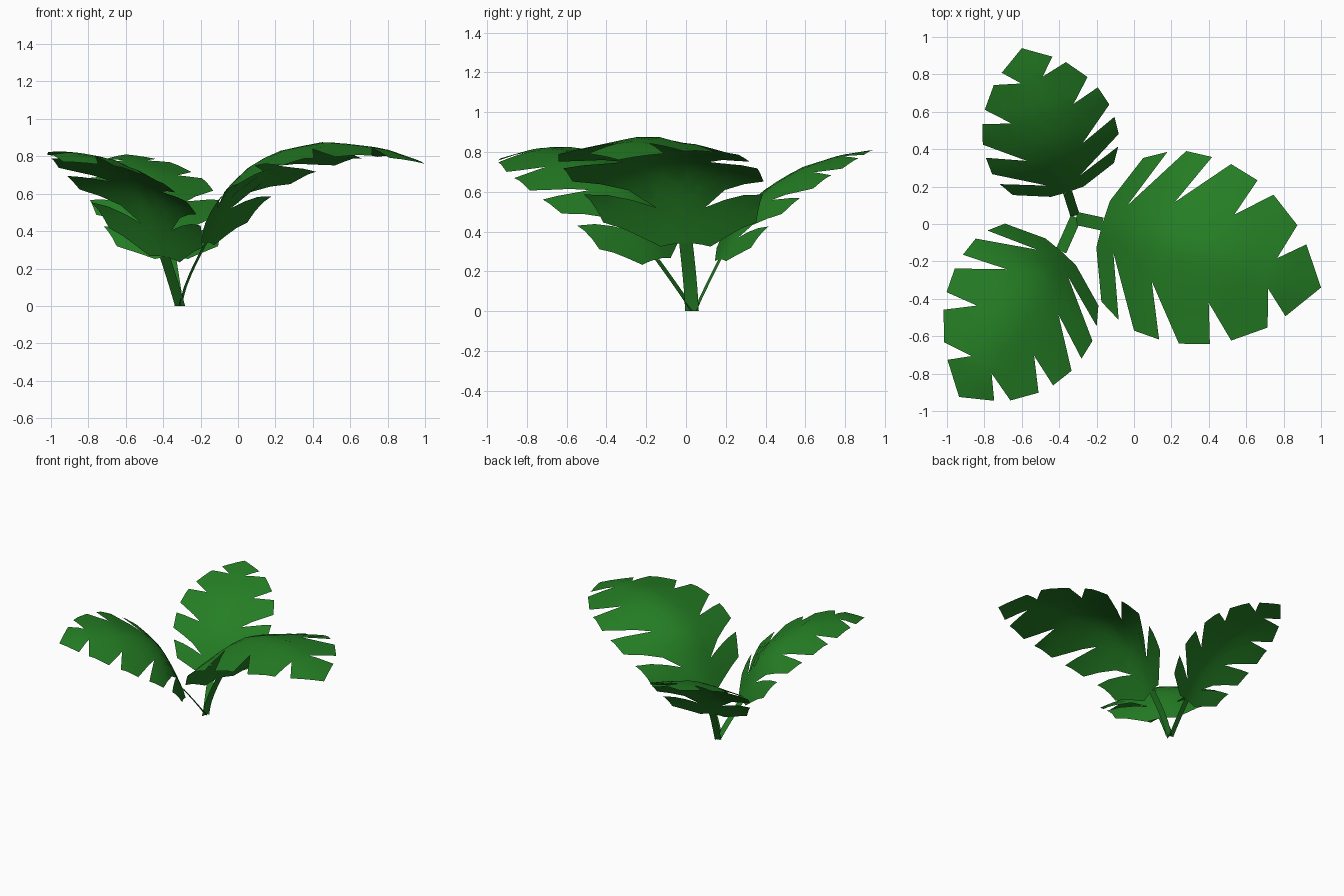
import bpy, bmesh, math
from mathutils import Vector

cube = bpy.data.objects.get("Cube")
if cube:
    bpy.data.objects.remove(cube, do_unlink=True)

green = bpy.data.materials.new("leaf_green")
green.use_nodes = True
colour = (0.018, 0.21, 0.018, 1)
green.diffuse_color = colour
bsdf = green.node_tree.nodes["Principled BSDF"]
bsdf.inputs["Base Color"].default_value = colour
bsdf.inputs["Roughness"].default_value = 0.8

# Half of the leaf outline as (along midrib, out from midrib)
LENGTH = 1.22
notches = [(0.005, 0.13), (0.1, 0.13), (0.34, 0.22), (0.665, 0.245), (0.95, 0.085)]
lobes = [((0.112, 0.4), (0.228, 0.468)), ((0.323, 0.5), (0.465, 0.508)),
         ((0.573, 0.5), (0.733, 0.456)), ((0.837, 0.406), (1.005, 0.285))]
tip_side, apex = (1.08, 0.2), (LENGTH, 0)
ribs = [(max(0, s - 0.6 * t), 0) for s, t in notches]
STATIONS = (0, 0.06, 0.14, 0.23, 0.35, 0.55, 0.8, 1)


def height_at(frac, heights):
    """Height of the arched midrib at a fraction of its length."""
    for i in range(len(STATIONS) - 1):
        a, b = STATIONS[i], STATIONS[i + 1]
        if frac <= b:
            return heights[i] + (heights[i + 1] - heights[i]) * (frac - a) / (b - a)
    return heights[-1]


def finish(bm, name):
    bmesh.ops.remove_doubles(bm, verts=bm.verts, dist=0.0005)
    mesh = bpy.data.meshes.new(name)
    bm.to_mesh(mesh)
    bm.free()
    obj = bpy.data.objects.new(name, mesh)
    bpy.context.collection.objects.link(obj)
    mesh.materials.append(green)
    for p in mesh.polygons:
        p.use_smooth = True


def patch(bm, corners, place, flip, nu=3, nv=3):
    """Subdivided four-cornered patch, bent into shape by place()."""
    a, b, c, d = (Vector(p) for p in corners)
    grid = []
    for j in range(nv + 1):
        v = j / nv
        start, end = a.lerp(d, v), b.lerp(c, v)
        grid.append([bm.verts.new(place(start.lerp(end, i / nu))) for i in range(nu + 1)])
    for j in range(nv):
        for i in range(nu):
            quad = [grid[j][i], grid[j][i + 1], grid[j + 1][i + 1], grid[j + 1][i]]
            bm.faces.new(quad[::-1] if flip else quad)


def leaf(name, base, tip, width, heights, roll, lead):
    """Notched leaf; roll tilts it sideways, lead sweeps one half forward."""
    base, tip = Vector(base), Vector(tip)
    forward = (tip - base).normalized()
    side = Vector((-forward.y, forward.x))
    scale = (tip - base).length / LENGTH
    bm = bmesh.new()
    for sign in (1, -1):
        def place(p):
            frac, t = p.x / LENGTH, p.y * width
            fold = (0.42 - 0.32 * frac) * (math.hypot(t, 0.1) - 0.1)
            out = t * sign
            flat = base + forward * (p.x * scale + lead * out) + side * out
            return (flat.x, flat.y, height_at(frac, heights) - fold + roll * out)

        for i, (low, up) in enumerate(lobes):
            n0, n1 = notches[i], notches[i + 1]
            patch(bm, (ribs[i], ribs[i + 1], n1, n0), place, sign < 0)
            patch(bm, (n0, n1, up, low), place, sign < 0)
        patch(bm, (ribs[-1], apex, tip_side, notches[-1]), place, sign < 0)
    finish(bm, name)


def stalk(name, root, base, top, width, bend):
    """Flat ribbon rising from the ground to the leaf base."""
    root, base = Vector(root), Vector(base)
    forward = (base - root).normalized()
    side = Vector((-forward.y, forward.x)) * width / 2
    bm = bmesh.new()
    rows = []
    steps = 5
    for i in range(steps + 1):
        u = i / steps
        mid = root.lerp(base, u)
        z = top * u ** bend
        rows.append([bm.verts.new((*(mid + side * k), z)) for k in (-1, 1)])
    for a, b in zip(rows, rows[1:]):
        bm.faces.new((a[0], b[0], b[1], a[1]))
    finish(bm, name)


# name, root, leaf base, leaf tip, width, midrib heights, roll, lead, stalk width, stalk bend
plants = [
    ("left", (-0.31, 0.03), (-0.17, 0), (1, -0.34), 1,
     (0.34, 0.5, 0.67, 0.77, 0.835, 0.88, 0.845, 0.76), 0, 0, 0.07, 0.75),
    ("back", (-0.315, 0.045), (-0.355, 0.17), (-0.6, 0.94), 0.71,
     (0.26, 0.35, 0.47, 0.555, 0.635, 0.725, 0.785, 0.81), 0, 0, 0.05, 0.95),
    ("front_right", (-0.31, 0.035), (-0.39, -0.145), (-0.935, -0.925), 0.825,
     (0.26, 0.4, 0.55, 0.645, 0.715, 0.79, 0.815, 0.77), -0.16, 0.11, 0.06, 0.95),
]
for name, root, base, tip, width, heights, roll, lead, thick, bend in plants:
    leaf(name + "_leaf", base, tip, width, heights, roll, lead)
    stalk(name + "_stalk", root, base, heights[0], thick, bend)
